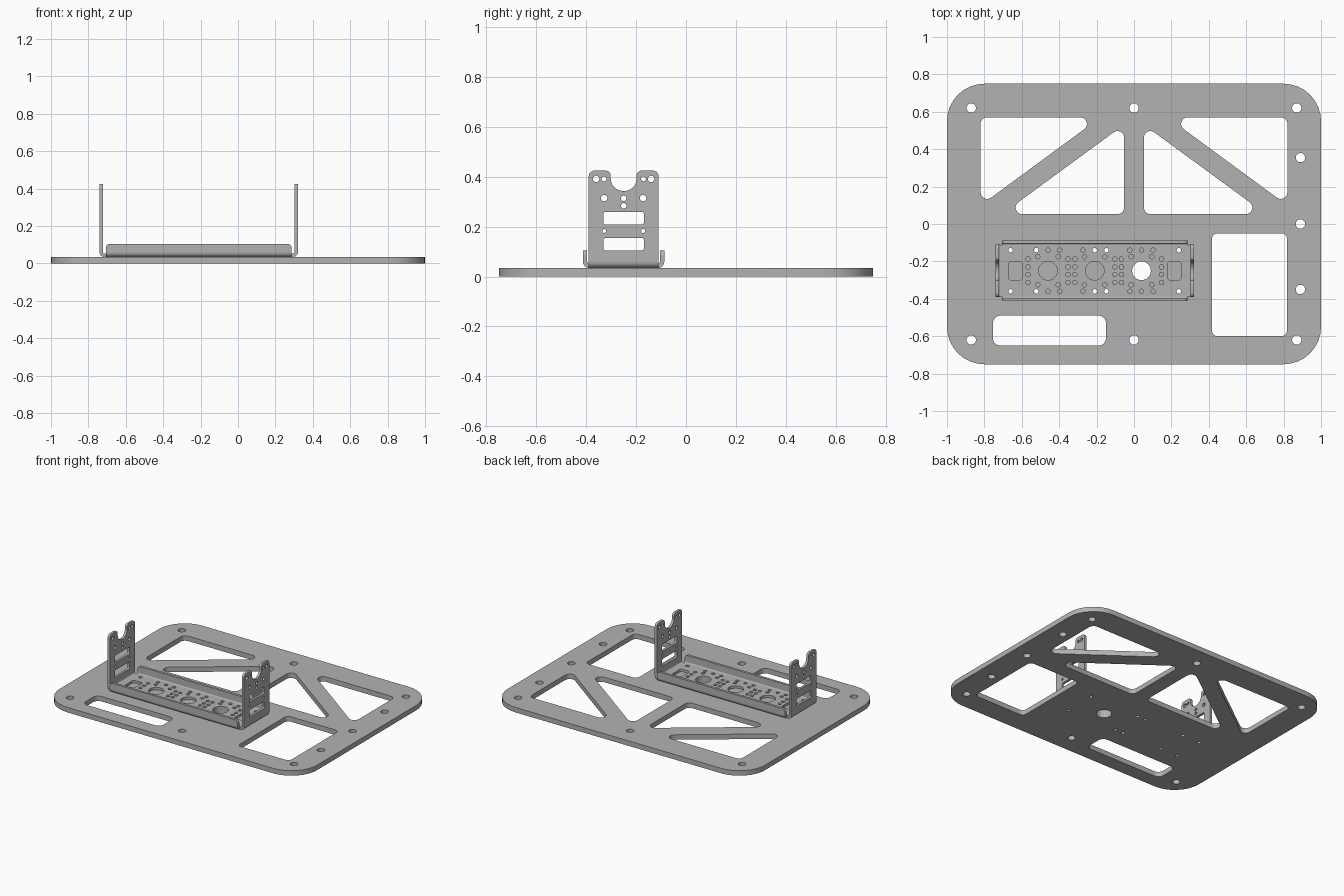
import bpy, bmesh, math
from mathutils import Matrix, Vector

cube = bpy.data.objects.get("Cube")
if cube:
    bpy.data.objects.remove(cube, do_unlink=True)

grey = bpy.data.materials.new("plain grey")
grey.use_nodes = True
GREY = (0.45, 0.45, 0.45, 1)
grey.diffuse_color = GREY
grey.node_tree.nodes["Principled BSDF"].inputs["Base Color"].default_value = GREY

FLAT = Matrix.Identity(3)
ACROSS = Matrix(((0, 0, 1), (1, 0, 0), (0, 1, 0)))    # drawn in y-z, thick along x
ALONG = Matrix(((1, 0, 0), (0, 0, -1), (0, 1, 0)))    # drawn in x-z, thick along y


def rounded(corners, steps=8):
    """Polygon from (x, y, radius) corners, each filleted with an arc."""
    out = []
    pts = [Vector(c[:2]) for c in corners]
    for i, (x, y, r) in enumerate(corners):
        p = pts[i]
        a = (pts[i - 1] - p).normalized()
        b = (pts[(i + 1) % len(pts)] - p).normalized()
        if r == 0:
            out.append(p)
            continue
        half = a.angle(b) / 2
        centre = p + (a + b).normalized() * (r / math.sin(half))
        start = p + a * (r / math.tan(half)) - centre
        end = p + b * (r / math.tan(half)) - centre
        sweep = math.atan2(start.x * end.y - start.y * end.x, start.dot(end))
        for k in range(steps + 1):
            out.append(centre + Matrix.Rotation(sweep * k / steps, 2) @ start)
    return out


def rect(x0, x1, y0, y1, r):
    return rounded([(x0, y0, r), (x1, y0, r), (x1, y1, r), (x0, y1, r)])


def circle(x, y, r, n=20):
    return [Vector((x + r * math.cos(math.tau * k / n), y + r * math.sin(math.tau * k / n)))
            for k in range(n)]


def mirrored(points):
    return [Vector((-p.x, p.y)) for p in points]


def sheet(name, outline, holes, thickness, axes=FLAT, location=(0, 0, 0)):
    """Flat sheet with cutouts, centred on its own plane."""
    curve = bpy.data.curves.new(name, "CURVE")
    curve.dimensions = "2D"
    curve.fill_mode = "BOTH"
    curve.extrude = thickness / 2
    for loop in [outline] + holes:
        spline = curve.splines.new("POLY")
        spline.points.add(len(loop) - 1)
        for point, co in zip(spline.points, loop):
            point.co = (co.x, co.y, 0, 1)
        spline.use_cyclic_u = True
    temp = bpy.data.objects.new(name + " outline", curve)
    bpy.context.collection.objects.link(temp)
    graph = bpy.context.evaluated_depsgraph_get()
    mesh = bpy.data.meshes.new_from_object(temp.evaluated_get(graph))
    bpy.data.objects.remove(temp, do_unlink=True)

    bm = bmesh.new()
    bm.from_mesh(mesh)
    bmesh.ops.remove_doubles(bm, verts=bm.verts, dist=0.0001)
    bmesh.ops.transform(bm, matrix=axes.to_4x4(), verts=bm.verts)
    bmesh.ops.recalc_face_normals(bm, faces=bm.faces)
    bm.to_mesh(mesh)
    bm.free()
    mesh.materials.clear()
    mesh.materials.append(grey)
    obj = bpy.data.objects.new(name, mesh)
    obj.location = location
    bpy.context.collection.objects.link(obj)
    bpy.ops.object.select_all(action="DESELECT")
    obj.select_set(True)
    bpy.context.view_layer.objects.active = obj
    bpy.ops.object.shade_smooth_by_angle(angle=math.radians(35))
    return obj


# Main plate: truss triangles, windows and mounting holes
PLATE = 0.035
CX, CY = -0.21, -0.25          # centre of the bracket
outer_triangle = rounded([(-0.82, 0.57, 0.035), (-0.18, 0.57, 0.035), (-0.82, 0.10, 0.035)])
inner_triangle = rounded([(-0.053, 0.053, 0.035), (-0.053, 0.531, 0.035), (-0.705, 0.053, 0.035)])
cuts = [outer_triangle, inner_triangle, mirrored(outer_triangle), mirrored(inner_triangle),
        rect(0.417, 0.818, -0.60, -0.05, 0.03), rect(-0.754, -0.15, -0.65, -0.49, 0.04)]
cuts += [circle(x, y, 0.025) for x in (-0.87, 0, 0.87) for y in (-0.62, 0.62)]
cuts += [circle(0.89, y, 0.025) for y in (-0.35, 0, 0.355)]
cuts += [circle(x, CY + s * 0.11, 0.012) for x in (-0.66, -0.5225, -0.21, -0.1475, 0.24)
         for s in (-1, 1)]
cuts.append(circle(CX + 0.25, CY, 0.05, 32))
sheet("base_plate", rect(-1, 1, -0.75, 0.75, 0.2), cuts, PLATE, location=(0, 0, PLATE / 2))

# Bracket floor: three hub hole patterns, two windows and corner holes
T, R = 0.017, 0.025            # sheet thickness and outer bend radius
HALF_X, HALF_Y = 0.53, 0.163
holes = []
for hub in (-0.25, 0, 0.25):
    holes.append(circle(hub, 0, 0.05, 32))
    for sy in (-1, 1):
        holes.append(circle(hub, sy * 0.11, 0.012, 14))
        for sx in (-1, 1):
            for dx, dy in ((0.0625, 0.11), (0.107, 0.0625), (0.107, 0.02), (0.055, 0.075)):
                holes.append(circle(hub + sx * dx, sy * dy, 0.012, 14))
for sx in (-1, 1):
    holes.append(rect(sx * 0.425 - 0.036, sx * 0.425 + 0.036, -0.05, 0.05, 0.015))
    holes += [circle(sx * 0.45, sy * 0.11, 0.012) for sy in (-1, 1)]
sheet("bracket_floor", rect(R - HALF_X, HALF_X - R, R - HALF_Y, HALF_Y - R, 0), holes, T,
      location=(CX, CY, PLATE + T / 2))

# Quarter-round bend profile joining floor and uprights
ANGLES = [math.pi / 2 * k / 8 for k in range(9)]


def bend(reach):
    arc = [Vector((reach - R + r * math.sin(a), R - r * math.cos(a)))
           for r, order in ((R, ANGLES), (R - T, ANGLES[::-1])) for a in order]
    return arc


# End upright: two ears around a U-shaped notch
TOP = 0.425 - PLATE
left_half = rounded([(0, R, 0), (-0.14, R, 0), (-0.14, TOP, 0.022),
                     (-0.052, TOP, 0.02), (-0.052, TOP - 0.032, 0), (0, TOP - 0.032, 0)])[:-1]
notch = [Vector((-0.052 * math.cos(a), TOP - 0.032 - 0.05 * math.sin(a))) for a in ANGLES[1:]]
left_half = left_half[1:] + notch
upright = left_half + mirrored(left_half[:-1])[::-1]
tab_holes = [rect(-0.081, 0.081, z - 0.025, z + 0.025, 0.008) for z in (0.095, 0.199)]
tab_holes += [circle(0, z, 0.011, 14) for z in (0.249, 0.279)]
for s in (-1, 1):
    tab_holes += [circle(s * y, z, r, 16) for y, z, r in
                  ((0.11, 0.357, 0.013), (0.079, 0.357, 0.01),
                   (0.078, 0.280, 0.013), (0.078, 0.148, 0.008))]

for side, s in (("right", -1), ("left", 1)):
    sheet(side + "_end_upright", upright, tab_holes, T, ACROSS,
          (CX + s * (HALF_X - T / 2), CY, PLATE))
    profile = bend(HALF_X)
    sheet(side + "_end_bend", profile if s > 0 else mirrored(profile), [], 0.28, ALONG,
          (CX, CY, PLATE))

# Low rails along the front and back of the bracket
rail = rounded([(-0.497, R, 0), (0.497, R, 0), (0.497, 0.07, 0.022), (-0.497, 0.07, 0.022)])
for side, s in (("front", -1), ("back", 1)):
    sheet(side + "_rail", rail, [], T, ALONG, (CX, CY + s * (HALF_Y - T / 2), PLATE))
    profile = bend(HALF_Y)
    sheet(side + "_rail_bend", profile if s > 0 else mirrored(profile), [], 0.994, ACROSS,
          (CX, CY, PLATE))
